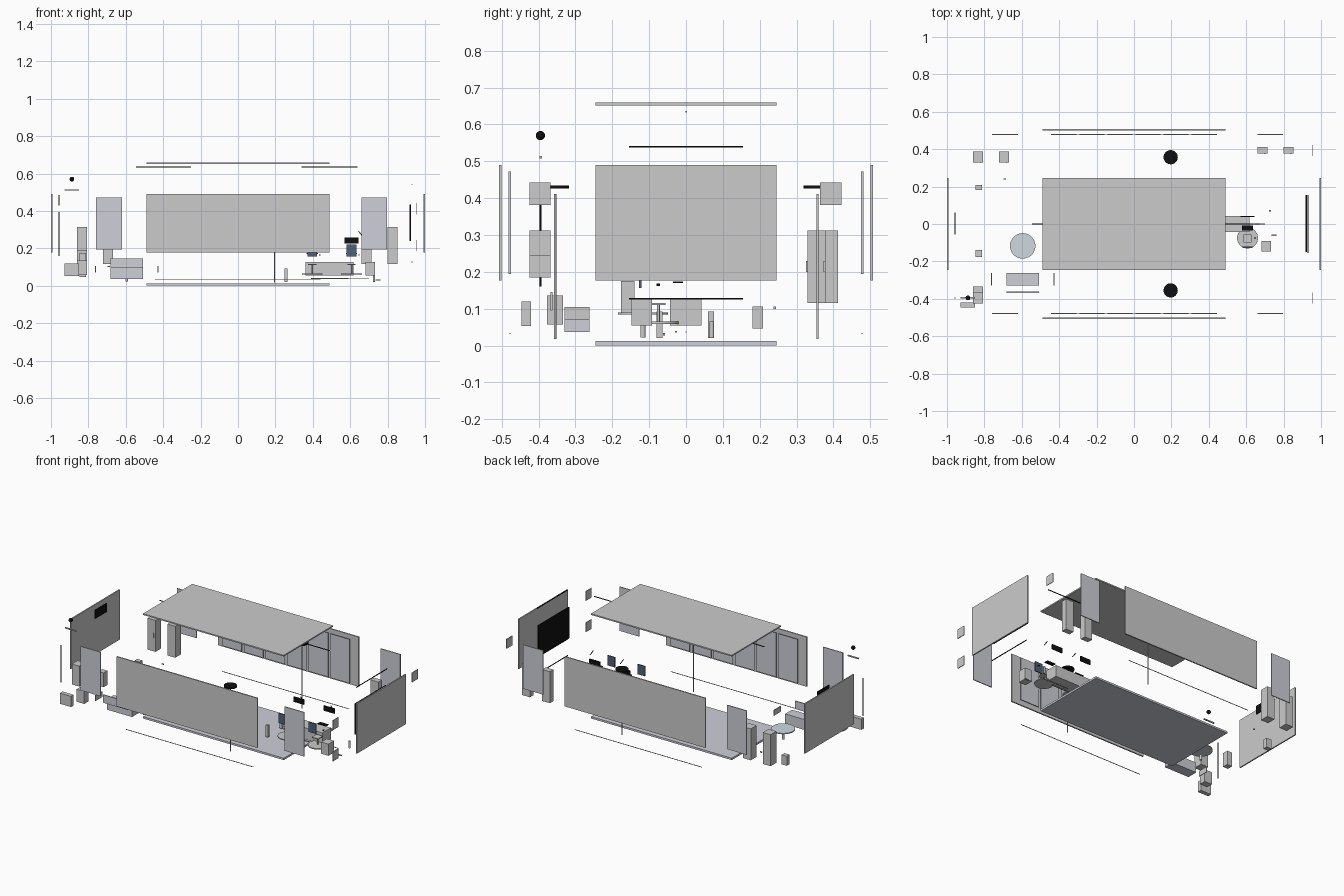
import bpy, bmesh, math
from mathutils import Vector


def material(name, rgb):
    m = bpy.data.materials.new(name)
    m.diffuse_color = (*rgb, 1)
    return m


BLACK = material("black", (0.005, 0.005, 0.006))
BLUE = material("slate_blue", (0.08, 0.12, 0.19))
PALE = material("pale_grey", (0.62, 0.63, 0.69))
GLASS = material("pale_glass", (0.62, 0.69, 0.74))
LIGHT = material("light_grey", (0.7, 0.7, 0.71))


def finish(name, bm, mat):
    me = bpy.data.meshes.new(name)
    bm.to_mesh(me)
    bm.free()
    ob = bpy.data.objects.new(name, me)
    bpy.context.collection.objects.link(ob)
    if mat:
        me.materials.append(mat)
    return ob


def box(name, x0, x1, y0, y1, z0, z1, mat=None):
    bm = bmesh.new()
    bmesh.ops.create_cube(bm, size=1)
    for v in bm.verts:
        v.co = ((x0 + x1) / 2 + v.co.x * (x1 - x0),
                (y0 + y1) / 2 + v.co.y * (y1 - y0),
                (z0 + z1) / 2 + v.co.z * (z1 - z0))
    return finish(name, bm, mat)


def disc(name, x, y, z0, z1, r, mat=None, n=32):
    bm = bmesh.new()
    bmesh.ops.create_cone(bm, cap_ends=True, segments=n, radius1=r, radius2=r, depth=z1 - z0)
    bmesh.ops.translate(bm, vec=Vector((x, y, (z0 + z1) / 2)), verts=bm.verts)
    for f in bm.faces:
        f.smooth = len(f.verts) == 4
    for e in bm.edges:
        e.smooth = all(len(f.verts) == 4 for f in e.link_faces)
    return finish(name, bm, mat)


# Exploded room shell
box("floor", -.49, .49, -.245, .245, 0, .012, PALE)
box("ceiling", -.49, .49, -.245, .245, .652, .66)
for s, side in ((-1, "front"), (1, "back")):
    box(side + "_wall", -.49, .49, min(s * .5, s * .508), max(s * .5, s * .508), .177, .49)
    # row of panels along the inner face and skirting rod below
    for i in range(6):
        c = -.375 + .15 * i
        box(side + "_wall_panel", c - .0675, c + .0675, s * .478 - .002, s * .478 + .002, .195, .472, PALE)
    box(side + "_skirting", -.445, .44, s * .478 - .0015, s * .478 + .0015, .031, .034)
    # loose doors past the wall ends
    for c in (-.69, .728):
        box(side + "_door", c - .069, c + .069, s * .478 - .003, s * .478 + .003, .195, .472, PALE)
for s, side in ((-1, "left"), (1, "right")):
    box(side + "_wall", min(s * .992, s), max(s * .992, s), -.245, .245, .177, .49)

# Right wall: screen, trim rods and small square panels
box("wall_screen", .918, .926, -.15, .155, .24, .435, BLACK)
for z in (.127, .54):
    box("screen_trim", .928, .932, -.154, .154, z - .002, z + .002, BLACK)
for y, z in ((-.396, .412), (-.396, .215), (.393, .412)):
    box("square_panel", .954, .958, y - .029, y + .029, z - .03, z + .03)

# Left wall: small board
box("left_wall_board", -.96, -.955, -.055, .062, .43, .485, BLACK)

# Ceiling light rods
box("light_rod_left", -.545, -.25, -.002, .002, .633, .637, BLACK)
box("light_rod_right", .34, .64, -.002, .002, .633, .637, BLACK)

# Two pole lamps
for y in (-.355, .357):
    disc("lamp_pole", .196, y, .018, .412, .003, None, 12)
    disc("lamp_shade", .196, y, .427, .435, .038, BLACK)

# Front left corner: rod, shelf, ball and box
disc("corner_rod", -.957, -.395, .16, .395, .003, BLACK, 12)
box("corner_shelf", -.927, -.85, -.398, -.391, .508, .515)
bm = bmesh.new()
bmesh.ops.create_uvsphere(bm, u_segments=24, v_segments=12, radius=.0125)
bmesh.ops.translate(bm, vec=Vector((-.888, -.395, .57)), verts=bm.verts)
for f in bm.faces:
    f.smooth = True
finish("corner_ball", bm, BLACK)
box("corner_box", -.927, -.85, -.447, -.42, .053, .12)

# Tall lockers at the back
for c, y0, y1 in ((-.833, .33, .387), (-.695, .33, .387), (.686, .377, .413), (.825, .377, .413)):
    box("locker", c - .027, c + .027, y0, y1, .115, .313)
    box("locker_handle", c + .012, c + .016, y0 - .004, y0, .2, .23)

# Small cabinets on the left
box("tall_locker_front", -.86, -.807, -.377, -.334, .057, .136)
box("upper_unit", -.86, -.807, -.425, -.367, .185, .313)
box("cabinet_middle", -.848, -.812, -.177, -.14, .085, .175)
box("cabinet_back", -.848, -.812, .181, .209, .046, .106)

# Exploded sofa
box("sofa_base", -.682, -.507, -.33, -.262, .037, .073, PALE)
box("sofa_cushion", -.682, -.507, -.33, -.262, .073, .102, PALE)
box("sofa_back", -.682, -.507, -.368, -.362, .095, .145, PALE)
for x in (-.762, -.428):
    box("sofa_arm", x - .002, x + .002, -.33, -.262, .07, .105)

# Round side table
disc("round_table_top", -.595, -.117, .084, .09, .068, GLASS, 48)
disc("round_table_leg", -.595, -.117, .022, .055, .007, LIGHT, 16)

# Desk block and its legs
box("desk", .36, .617, -.043, .042, .055, .128, LIGHT)
for y in (-.072, .068):
    box("desk_leg", .248, .265, y - .008, y + .008, .02, .093, LIGHT)
box("desk_rail", .49, .7, -.0015, .0015, .035, .038)

# Two workstations: seat, chair back, monitor
for x in (.397, .607):
    disc("chair_seat", x, -.075, .059, .065, .056, LIGHT, 40)
    disc("chair_column", x, -.075, .065, .115, .004, None, 12)
    box("chair_cushion", x - .022, x + .022, -.1, -.055, .11, .116)
    box("chair_back", x - .026, x + .026, -.127, -.121, .157, .22, BLUE)
    box("monitor", x - .037, x + .037, .037, .043, .225, .257, BLACK)
    box("keyboard", x - .03, x + .03, -.035, -.008, .17, .174, BLACK)
    box("mouse", x + .036, x + .043, -.08, -.07, .162, .168, BLACK)
    arm = box("desk_lamp_arm", -.002, .002, -.002, .002, -.02, .02, BLACK)
    arm.location = (x + .05, 0, .275)
    arm.rotation_euler = (0, math.radians(-35), 0)
box("foot_rail", .39, .59, -.03, -.024, .036, .04)

# Printer cabinet and small extras on the right
box("side_cabinet", .683, .733, -.148, -.092, .055, .128, LIGHT)
disc("bottle", .727, .07, .02, .065, .006, None, 16)
box("tray", .735, .763, -.063, -.057, .028, .034)
box("small_switch", -.698, -.685, .238, .244, .1, .106)
